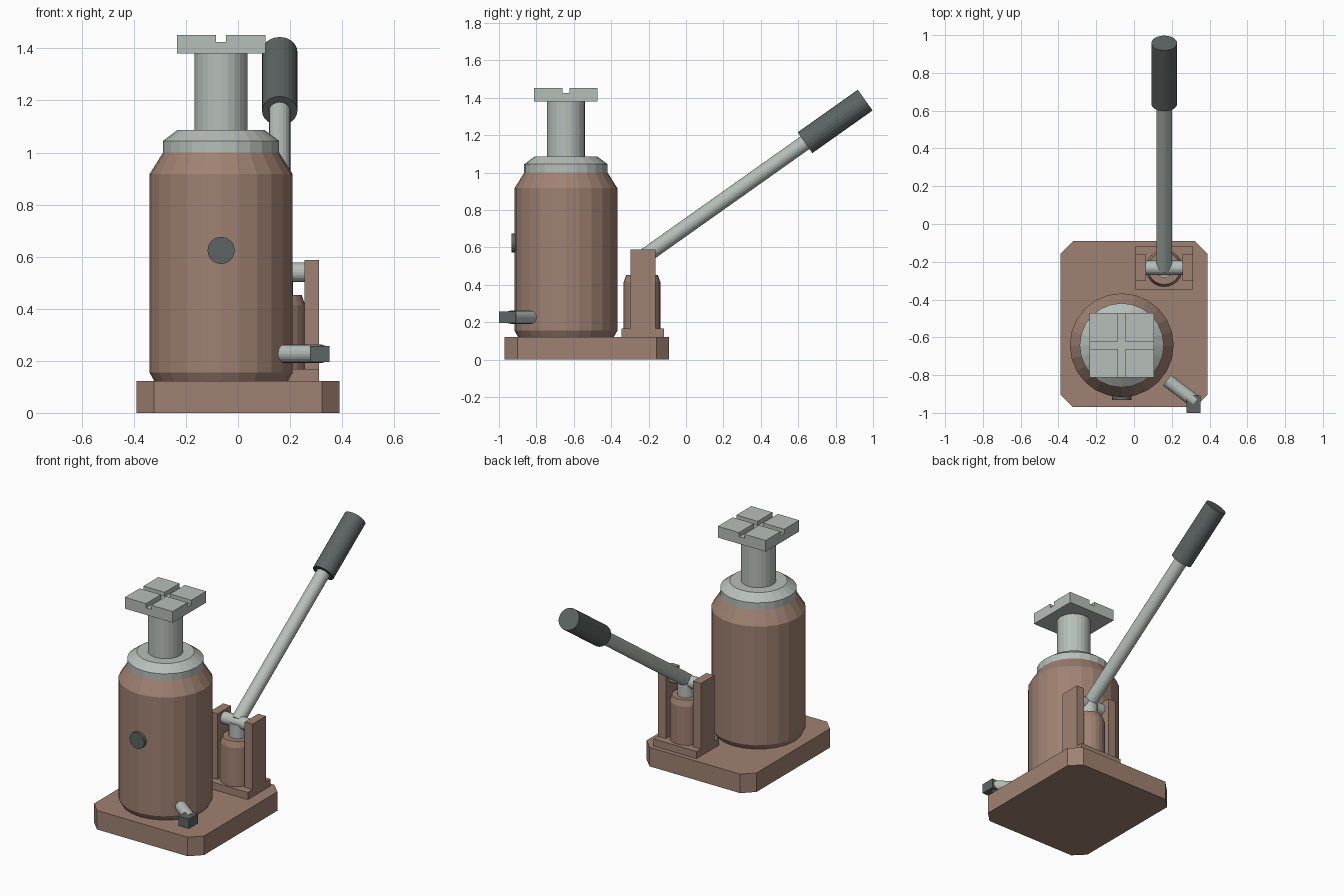
import bpy, bmesh
from mathutils import Vector

if "Cube" in bpy.data.objects:
    bpy.data.objects.remove(bpy.data.objects["Cube"], do_unlink=True)


def material(name, rgb):
    m = bpy.data.materials.new(name)
    m.use_nodes = True
    m.diffuse_color = (*rgb, 1)
    m.node_tree.nodes["Principled BSDF"].inputs["Base Color"].default_value = (*rgb, 1)
    return m


BROWN = material("brown paint", (0.35, 0.22, 0.17))
STEEL = material("pale steel", (0.47, 0.52, 0.49))
DARK = material("dark grey", (0.107, 0.13, 0.125))


def finish(name, bm, mat):
    bmesh.ops.recalc_face_normals(bm, faces=bm.faces)
    mesh = bpy.data.meshes.new(name)
    bm.to_mesh(mesh)
    bm.free()
    mesh.materials.append(mat)
    obj = bpy.data.objects.new(name, mesh)
    bpy.context.collection.objects.link(obj)
    return obj


def box_mesh(lo, hi):
    lo, hi = Vector(lo), Vector(hi)
    bm = bmesh.new()
    bmesh.ops.create_cube(bm, size=1)
    bmesh.ops.scale(bm, vec=hi - lo, verts=bm.verts)
    bmesh.ops.translate(bm, vec=(lo + hi) / 2, verts=bm.verts)
    return bm


def box(name, lo, hi, mat):
    return finish(name, box_mesh(lo, hi), mat)


def lathe(name, x, y, profile, mat, sides=24):
    """Closed round body from (radius, z) pairs, bottom to top."""
    bm = bmesh.new()
    pts = [(0, profile[0][1])] + profile + [(0, profile[-1][1])]
    verts = [bm.verts.new((r, 0, z)) for r, z in pts]
    edges = [bm.edges.new(pair) for pair in zip(verts, verts[1:])]
    bmesh.ops.spin(bm, geom=verts + edges, cent=(0, 0, 0), axis=(0, 0, 1),
                   angle=6.2831853, steps=sides)
    bmesh.ops.remove_doubles(bm, verts=bm.verts, dist=0.0005)
    bmesh.ops.translate(bm, vec=(x, y, 0), verts=bm.verts)
    return finish(name, bm, mat)


def rod(name, a, b, radius, mat, sides=20):
    a, b = Vector(a), Vector(b)
    bm = bmesh.new()
    bmesh.ops.create_cone(bm, cap_ends=True, segments=sides, radius1=radius,
                          radius2=radius, depth=(b - a).length)
    bm.transform((b - a).to_track_quat("Z", "Y").to_matrix().to_4x4())
    bmesh.ops.translate(bm, vec=(a + b) / 2, verts=bm.verts)
    return finish(name, bm, mat)


# Base plate with clipped corners
bm = box_mesh((-0.39, -0.97, 0), (0.39, -0.09, 0.122))
upright = [e for e in bm.edges if abs(e.verts[0].co.z - e.verts[1].co.z) > 0.1]
bmesh.ops.bevel(bm, geom=upright, offset=0.068, segments=1, affect="EDGES")
finish("base_plate", bm, BROWN)

# Main cylinder, collar and ram
CX, CY = -0.065, -0.642
lathe("main_cylinder", CX, CY,
      [(0.255, 0.12), (0.275, 0.155), (0.275, 0.917), (0.223, 1.0)], BROWN)
lathe("collar", CX, CY, [(0.223, 1.0), (0.223, 1.045), (0.168, 1.086)], STEEL)
lathe("ram", CX, CY, [(0.102, 1.08), (0.102, 1.385)], STEEL)

# Square saddle: four raised pads separated by a cross-shaped groove
S, G = 0.17, 0.019
bm = box_mesh((CX - S, CY - S, 1.38), (CX + S, CY + S, 1.425))
for axis in (Vector((1, 0, 0)), Vector((0, 1, 0))):
    for side in (-G, G):
        bmesh.ops.bisect_plane(bm, geom=bm.verts[:] + bm.edges[:] + bm.faces[:],
                               plane_co=Vector((CX, CY, 0)) + axis * side, plane_no=axis)
pads = []
for f in bm.faces:
    c = f.calc_center_median()
    if c.z > 1.424 and abs(c.x - CX) > G and abs(c.y - CY) > G:
        pads.append(f)
raised = bmesh.ops.extrude_face_region(bm, geom=pads)["geom"]
bmesh.ops.delete(bm, geom=pads, context="FACES_ONLY")
bmesh.ops.translate(bm, vec=(0, 0, 0.027),
                    verts=[v for v in raised if isinstance(v, bmesh.types.BMVert)])
finish("saddle", bm, STEEL)

# Filler plug and release valve
rod("filler_plug", (CX, -0.88, 0.624), (CX, -0.932, 0.624), 0.052, DARK, 24)
rod("valve_stem", (0.175, -0.827, 0.227), (0.324, -0.94, 0.227), 0.035, STEEL)
box("valve_tip", (0.277, -1.0, 0.195), (0.351, -0.908, 0.257), DARK)

# Pump: foot plate, two uprights, barrel, plunger and pivot pin
PX, PY = 0.16, -0.232
box("pump_foot", (PX - 0.152, PY - 0.114, 0.12), (PX + 0.152, PY + 0.114, 0.168), BROWN)
for name, side in (("left_bracket", 1), ("right_bracket", -1)):
    mid = PX + side * 0.124
    box(name, (mid - 0.028, PY - 0.066, 0.16), (mid + 0.028, PY + 0.07, 0.588), BROWN)
lathe("pump_barrel", PX, PY - 0.003,
      [(0.098, 0.16), (0.098, 0.415), (0.085, 0.452)], BROWN)
lathe("pump_plunger", PX, PY, [(0.052, 0.44), (0.052, 0.54)], STEEL, 20)
rod("pivot_pin", (PX - 0.097, PY, 0.54), (PX + 0.097, PY, 0.54), 0.038, STEEL)

# Slanted lever with a thick grip
rod("lever", (PX, -0.235, 0.543), (PX, 0.66, 1.177), 0.041, STEEL)
rod("lever_grip", (PX, 0.636, 1.16), (PX, 0.958, 1.388), 0.068, DARK, 24)
